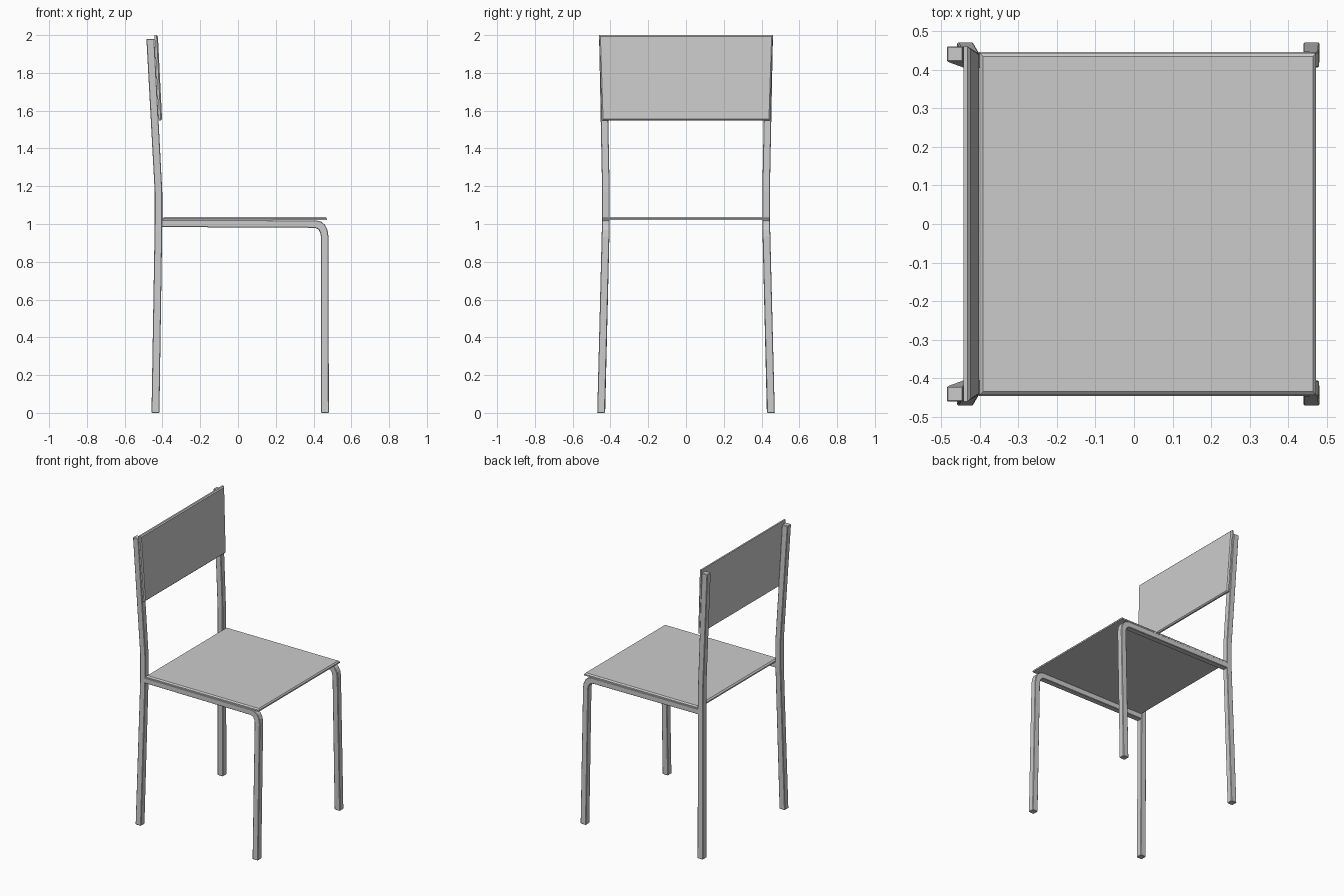
import bpy, bmesh, math

if "Cube" in bpy.data.objects:
    bpy.data.objects.remove(bpy.data.objects["Cube"])


def loft(name, rings, mirror=False, bevel=0.0):
    """Skin a list of four-point rings and cap both ends."""
    bm = bmesh.new()
    loops = [[bm.verts.new(p) for p in ring] for ring in rings]
    for a, b in zip(loops, loops[1:]):
        for i in range(4):
            j = (i + 1) % 4
            bm.faces.new((a[i], a[j], b[j], b[i]))
    bm.faces.new(loops[0][::-1])
    bm.faces.new(loops[-1])
    bmesh.ops.recalc_face_normals(bm, faces=bm.faces)
    me = bpy.data.meshes.new(name)
    bm.to_mesh(me)
    bm.free()
    ob = bpy.data.objects.new(name, me)
    bpy.context.collection.objects.link(ob)
    if bevel:
        m = ob.modifiers.new("edge_bevel", 'BEVEL')
        m.width = bevel
        m.segments = 1
        m.limit_method = 'ANGLE'
        m.angle_limit = math.radians(45)
    if mirror:
        m = ob.modifiers.new("mirror", 'MIRROR')
        m.use_axis = (False, True, False)
        m.use_clip = False
    return ob


def rect(x0, x1, y0, y1, z):
    return [(x0, y0, z), (x1, y0, z), (x1, y1, z), (x0, y1, z)]


# Back legs: splayed below, leaning back above the seat
loft("back_leg", [
    rect(-0.458, -0.416, 0.428, 0.470, 0.0),
    rect(-0.441, -0.401, 0.404, 0.444, 1.0),
    rect(-0.441, -0.401, 0.404, 0.444, 1.17),
    rect(-0.485, -0.443, 0.420, 0.460, 1.98),
], mirror=True, bevel=0.003)

# Front legs: bent tube running on as the side seat rail
profile = [  # outer x, z, inner x, z
    (0.481, 0.0, 0.439, 0.0),
    (0.479, 0.935, 0.439, 0.935),
    (0.474, 0.968, 0.435, 0.955),
    (0.461, 0.995, 0.427, 0.969),
    (0.442, 1.012, 0.416, 0.977),
    (0.415, 1.019, 0.400, 0.980),
    (-0.405, 1.022, -0.405, 0.984),
]
rings = []
for ox, oz, ix, iz in profile:
    y = 0.404 + 0.025 * max(0.0, 1 - oz)
    rings.append([(ix, y, iz), (ox, y, oz), (ox, y + 0.041, oz), (ix, y + 0.041, iz)])
loft("front_leg_and_rail", rings, mirror=True, bevel=0.003)

# Seat: thin board with chamfered top edge
loft("seat", [
    rect(-0.400, 0.471, -0.443, 0.443, 1.020),
    rect(-0.400, 0.471, -0.443, 0.443, 1.029),
    rect(-0.391, 0.464, -0.434, 0.434, 1.037),
])


# Backrest: leaning board, slightly wider at the top, chamfered front
def panel(xb, xt, inset):
    wb, wt = 0.446 - inset, 0.460 - inset
    zb, zt = 1.548 + inset, 2.0 - inset
    return [(xb, -wb, zb), (xb, wb, zb), (xt, wt, zt), (xt, -wt, zt)]


loft("backrest", [
    panel(-0.419, -0.442, 0.0),
    panel(-0.409, -0.431, 0.0),
    panel(-0.402, -0.424, 0.007),
])
